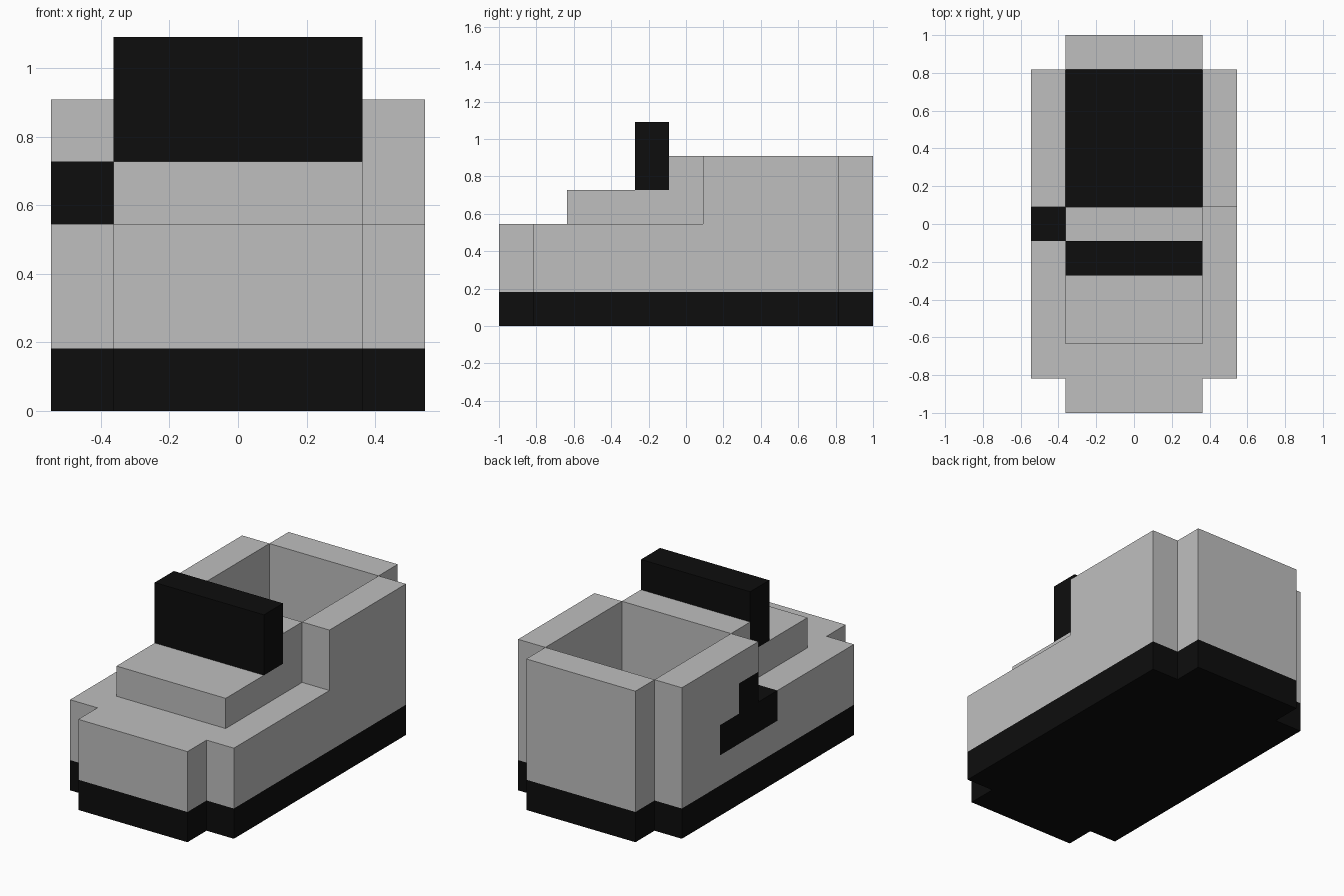
import bpy
import bmesh
from itertools import product
from mathutils import Vector

cube = bpy.data.objects.get("Cube")
if cube:
    bpy.data.objects.remove(cube, do_unlink=True)

U = 2 / 11                       # block size
ORIGIN = Vector((-3 * U, -1, 0))


def material(name, value):
    mat = bpy.data.materials.new(name)
    mat.use_nodes = True
    colour = (value, value, value, 1)
    mat.diffuse_color = colour
    mat.node_tree.nodes["Principled BSDF"].inputs["Base Color"].default_value = colour
    return mat


grey = material("light_grey", 0.52)
black = material("black", 0.004)

# Each part: boxes in block units as (x0, x1, y0, y1, z0, z1); later parts replace earlier ones
PARTS = {
    "sole": (black, [(1, 5, 0, 11, 0, 1), (0, 6, 1, 10, 0, 1)]),
    "upper": (grey, [
        (1, 5, 0, 6, 1, 3), (0, 6, 1, 6, 1, 3),          # toe
        (1, 5, 2, 6, 3, 4), (1, 5, 5, 6, 4, 5),          # instep and front collar
        (0, 1, 6, 10, 1, 5), (5, 6, 6, 10, 1, 5),        # side walls
        (1, 5, 10, 11, 1, 5),                            # heel
    ]),
    "instep_bar": (black, [(1, 5, 4, 5, 4, 6)]),
    "side_emblem": (black, [(0, 1, 5, 8, 2, 3), (0, 1, 6, 7, 3, 4)]),
}

owner = {}
for part, (mat, boxes) in PARTS.items():
    for x0, x1, y0, y1, z0, z1 in boxes:
        for cell in product(range(x0, x1), range(y0, y1), range(z0, z1)):
            owner[cell] = part


def build(part, mat):
    """Skin the exposed sides of a part's blocks and merge flat areas."""
    bm = bmesh.new()
    for cell in [c for c, p in owner.items() if p == part]:
        centre = Vector(cell) + Vector((0.5, 0.5, 0.5))
        for axis, sign in product(range(3), (-1, 1)):
            n = Vector((0, 0, 0))
            n[axis] = sign
            if tuple(int(a + b) for a, b in zip(cell, n)) in owner:
                continue
            a = Vector((0, 0, 0))
            a[(axis + 1) % 3] = 0.5
            b = n.cross(a)
            corners = [centre + n / 2 + s * a + t * b
                       for s, t in ((-1, -1), (1, -1), (1, 1), (-1, 1))]
            bm.faces.new([bm.verts.new(ORIGIN + c * U) for c in corners])
    bmesh.ops.remove_doubles(bm, verts=bm.verts, dist=0.001)
    bmesh.ops.dissolve_limit(bm, angle_limit=0.01, verts=bm.verts, edges=bm.edges)
    mesh = bpy.data.meshes.new(part)
    bm.to_mesh(mesh)
    bm.free()
    mesh.materials.append(mat)
    bpy.context.scene.collection.objects.link(bpy.data.objects.new(part, mesh))


for part, (mat, boxes) in PARTS.items():
    build(part, mat)
